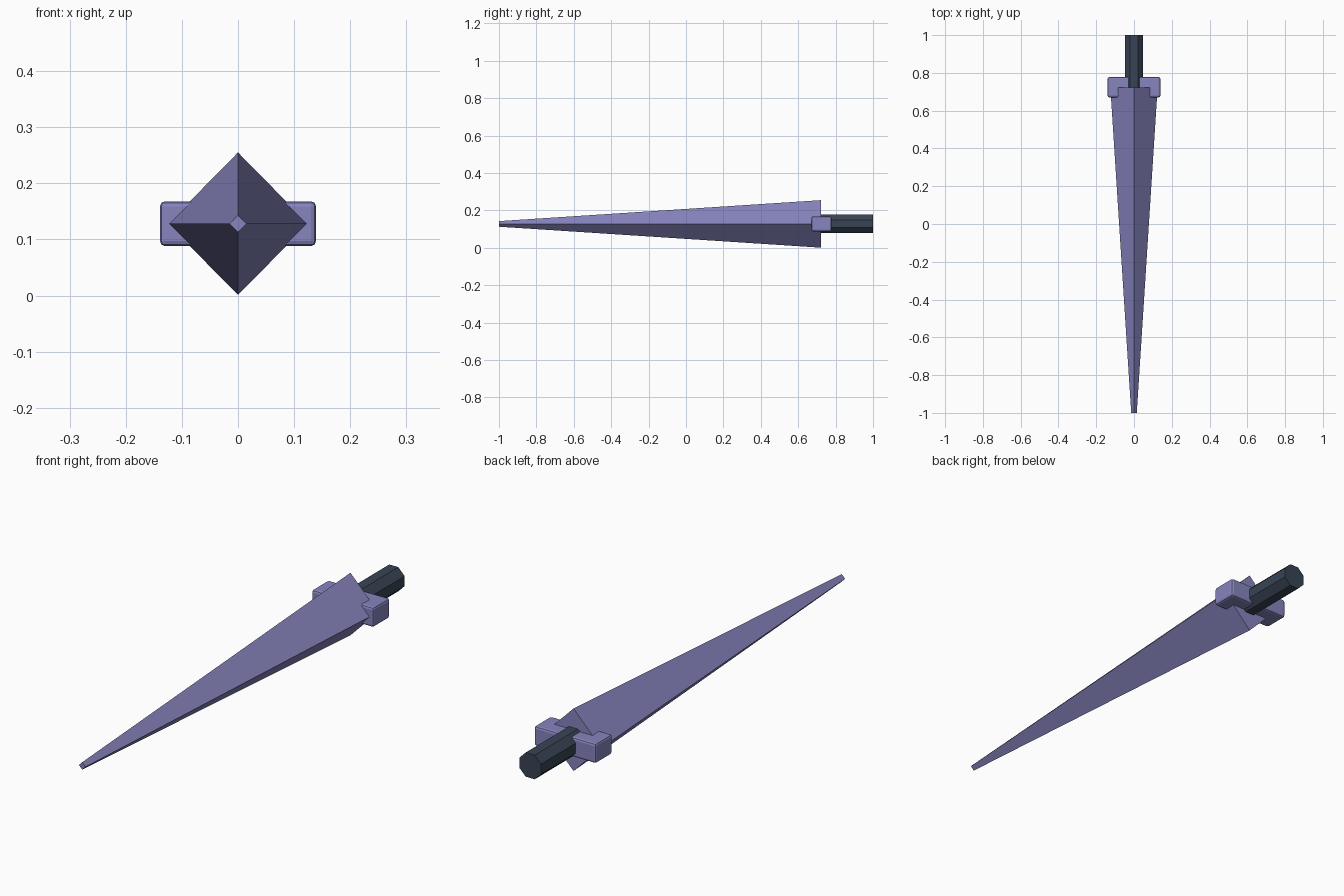
import bpy, math
from mathutils import Matrix

cube = bpy.data.objects.get("Cube")
if cube:
    bpy.data.objects.remove(cube, do_unlink=True)

MID_Z = 0.128


def material(name, rgb):
    mat = bpy.data.materials.new(name)
    mat.use_nodes = True
    mat.diffuse_color = (*rgb, 1)
    mat.node_tree.nodes["Principled BSDF"].inputs["Base Color"].default_value = (*rgb, 1)
    return mat


def prism(name, sides, front, back, y0, y1, turn, mat):
    """Tapered prism lying along y, with its front end at y0."""
    bpy.ops.mesh.primitive_cone_add(vertices=sides, radius1=back, radius2=front, depth=y1 - y0)
    obj = bpy.context.object
    obj.name = name
    obj.data.transform(Matrix.Rotation(math.pi / 2, 4, "X") @ Matrix.Rotation(turn, 4, "Z"))
    obj.location = (0, (y0 + y1) / 2, MID_Z)
    obj.data.materials.append(mat)
    return obj


lavender = material("lavender steel", (0.24, 0.232, 0.51))
slate = material("dark slate", (0.04, 0.058, 0.09))

# Diamond-section blade tapering to a blunt tip
blade = prism("blade", 4, 0.015, 0.127, -1, 0.722, 0, lavender)
blade.scale.x = 0.985

# Octagonal grip with a flat side up
prism("grip", 8, 0.053, 0.053, 0.7, 1, math.pi / 8, slate)

# Bevelled crossguard
bpy.ops.mesh.primitive_cube_add(size=1, location=(0, 0.724, MID_Z))
guard = bpy.context.object
guard.name = "crossguard"
guard.data.transform(Matrix.Diagonal((0.278, 0.108, 0.08, 1)))
guard.data.materials.append(lavender)
bevel = guard.modifiers.new("soft edges", "BEVEL")
bevel.width = 0.009
bevel.segments = 2
